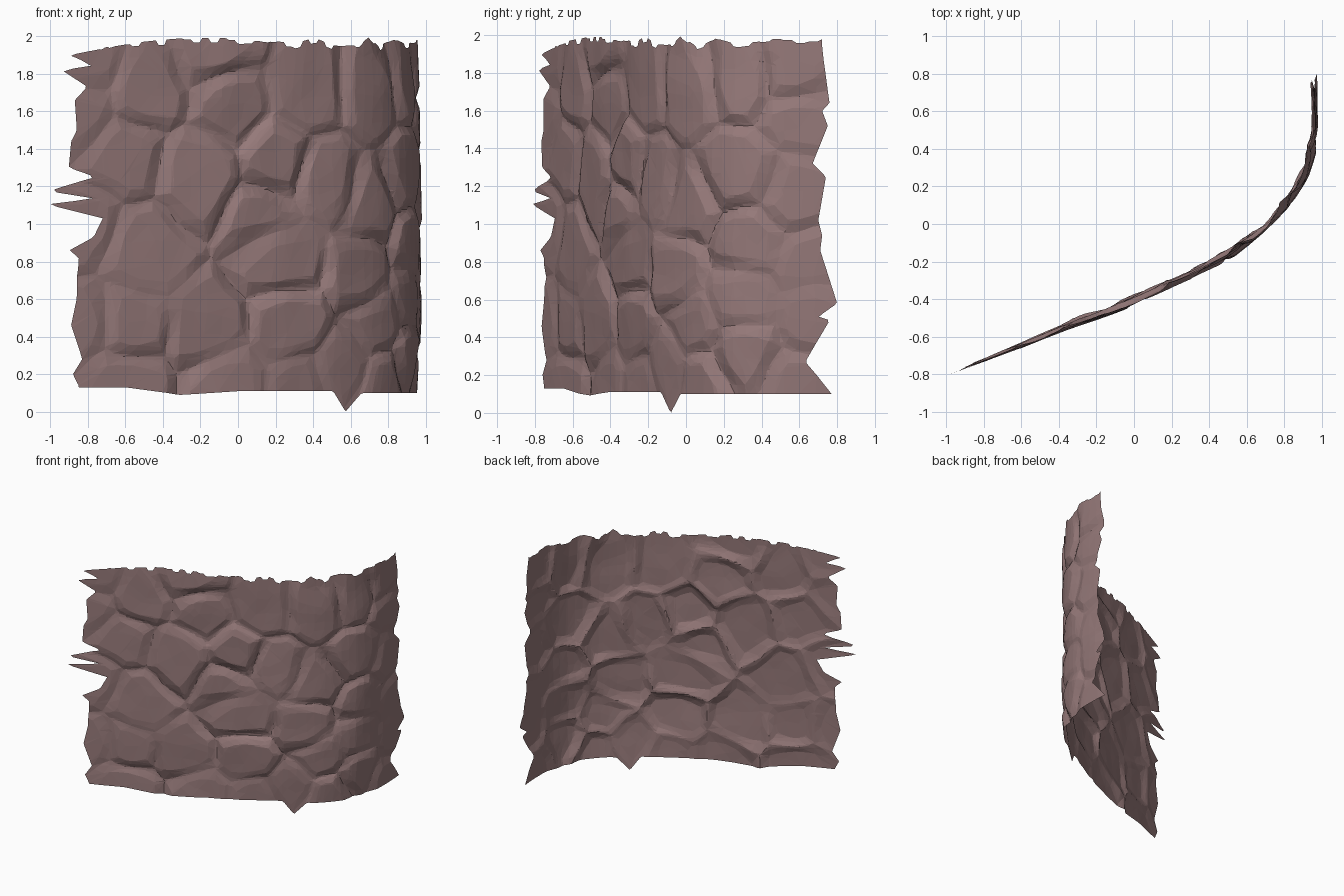
import bpy, bmesh, random
from math import exp
from mathutils import Vector, noise

random.seed(4)
if "Cube" in bpy.data.objects:
    bpy.data.objects.remove(bpy.data.objects["Cube"])

# Plan curve of the wall, followed by position u = x + y
PATH = [(-1.1, -.845), (-.4, -.565), (0, -.4), (.3, -.255), (.55, -.115), (.7, .0),
        (.8, .1), (.87, .2), (.92, .32), (.945, .45), (.955, .6), (.945, .85)]
BOTTOM, TOP = .11, 1.95
COLS, ROWS = 150, 120


def lerp_table(table, v):
    """Piecewise linear lookup in sorted (key, value) pairs."""
    if v <= table[0][0]:
        return table[0][1]
    for (a, p), (b, q) in zip(table, table[1:]):
        if v <= b:
            return p + (q - p) * (v - a) / (b - a)
    return table[-1][1]


X_OF_U = [(x + y, x) for x, y in PATH]
X_OF_Y = [(y, x) for x, y in PATH]


def plan(u):
    x = sum(lerp_table(X_OF_U, u + d) for d in (-.08, 0, .08)) / 3
    return Vector((x, u - x, 0))


def u_from_x(x):
    return x + lerp_table(PATH, x)


def u_from_y(y):
    return y + lerp_table(X_OF_Y, y)


# Ragged outlines: left edge (z, x), right edge (z, y), lower and upper edges (x, z)
LEFT = [(.12, -.85), (.2, -.88), (.28, -.83), (.46, -.89), (.6, -.86), (.82, -.85),
        (.86, -.9), (.93, -.77), (1.03, -.72), (1.1, -1.0), (1.115, -1.0), (1.13, -.73),
        (1.17, -.98), (1.185, -.98), (1.25, -.76), (1.3, -.9), (1.44, -.89), (1.5, -.86),
        (1.66, -.87), (1.73, -.8), (1.82, -.94), (1.84, -.78), (1.91, -.9), (1.95, -.75)]
RIGHT = [(.1, .78), (.27, .63), (.49, .76), (.51, .7), (.58, .8), (.86, .71), (.94, .72),
         (1.02, .7), (1.25, .74), (1.32, .67), (1.52, .75), (1.6, .72), (1.64, .76), (1.93, .72)]
LOWER = [(-.85, .13), (-.6, .13), (-.3, .09), (0, .11), (.51, .11), (.58, 0), (.66, .1)]
UPPER = [(-.9, 1.91), (-.6, 1.95), (-.24, 1.98), (.1, 1.97), (.3, 1.95), (.4, 1.98),
         (.5, 1.94), (.63, 1.94), (.69, 1.99), (.76, 1.93), (.85, 1.98), (.9, 1.95), (.95, 1.97)]

# Stone centres: front part by (x, z), side part by (y, z)
FRONT = [(-.84, 1.6), (-.8, 1.88), (-.47, 1.72), (-.05, 1.63), (-.15, 1.93), (.37, 1.7),
         (.72, 1.68), (-.62, 1.38), (-.2, 1.27), (.2, 1.3), (.13, 1.06), (.47, 1.25),
         (.7, 1.1), (-.5, .85), (-.85, 1.0), (.22, .83), (.66, .72), (-.58, .46),
         (-.17, .45), (.28, .44), (.57, .25), (.72, .45), (-.6, .17), (-.05, .14),
         (.32, .14), (-.84, .45)]
SIDE = [(.28, 1.75), (.6, 1.8), (.62, 1.56), (.27, 1.28), (.62, 1.15), (.32, .9), (.65, .8),
        (.3, .6), (.68, .5), (.3, .3), (.6, .15), (.08, .15)]


class Stone:
    def __init__(self, u, z):
        self.centre = plan(u) + Vector((0, 0, z))
        self.height = random.uniform(-.008, .009)
        self.tilt = Vector([random.uniform(-.06, .06) for _ in range(3)])


stones = [Stone(u_from_x(x), z) for x, z in FRONT] + [Stone(u_from_y(y), z) for y, z in SIDE]


def relief(p):
    """Tilted stones that step into each other, with partly filled joints."""
    q = p + noise.noise_vector(p * 4) * .035
    near = sorted(((q - s.centre).length, i) for i, s in enumerate(stones))[:4]
    rim = min(1, (near[1][0] - near[0][0]) / .12)
    joint = .034 * max(.25, min(1, .75 + noise.noise(p * 2.2) * 1.4))
    total = level = 0
    for distance, i in near:
        stone = stones[i]
        weight = exp((near[0][0] - distance) * 60)
        total += weight
        level += weight * (stone.height + (p - stone.centre).dot(stone.tilt))
    return .012 + joint * (rim - 1) + level / total + noise.noise(p * 5) * .007


# Rock wall: one open sheet, bent along the plan curve
u_left, u_right = u_from_x(-.84), u_from_y(.71)
chips = [random.uniform(-.015, .015) for _ in range(COLS // 3 + 1)]
bm = bmesh.new()
grid = []
for j in range(ROWS + 1):
    v = j / ROWS
    row = []
    for i in range(COLS + 1):
        t = i / COLS
        z = BOTTOM + (TOP - BOTTOM) * v
        u = u_left + (u_right - u_left) * t
        # Pull the outer strips to the ragged outlines
        du = (u_from_x(lerp_table(LEFT, z)) - u_left) * max(0, 1 - t / .07)
        du += (u_from_y(lerp_table(RIGHT, z)) - u_right) * max(0, 1 - (1 - t) / .07)
        x = plan(u).x
        z += (lerp_table(LOWER, x) - BOTTOM) * max(0, 1 - v / .05)
        z += (lerp_table(UPPER, x) + chips[i // 3] - TOP) * max(0, 1 - (1 - v) / .04)
        u += du
        p = plan(u)
        along = (plan(u + .05) - plan(u - .05)).normalized()
        outward = Vector((along.y, -along.x, 0))
        taper = min(1, .35 + 2 * t, .5 + 3 * (1 - t))
        bulge = (.032 * (1 - (z - 1.02) ** 2) - .011) * t
        p.z = z
        row.append(bm.verts.new(p + outward * (relief(p) * taper + bulge)))
    grid.append(row)
for low, high in zip(grid, grid[1:]):
    for i in range(COLS):
        bm.faces.new((low[i], low[i + 1], high[i + 1], high[i]))

mesh = bpy.data.meshes.new("rock_wall")
bm.to_mesh(mesh)
bm.free()
wall = bpy.data.objects.new("rock_wall", mesh)
bpy.context.collection.objects.link(wall)

# Collapse to irregular flat facets
facets = wall.modifiers.new("facets", 'DECIMATE')
facets.ratio = .12

# Stone colour
colour = (.30, .19, .19, 1)
stone_mat = bpy.data.materials.new("mauve_stone")
stone_mat.use_nodes = True
stone_mat.diffuse_color = colour
shader = stone_mat.node_tree.nodes["Principled BSDF"]
shader.inputs["Base Color"].default_value = colour
shader.inputs["Roughness"].default_value = .9
mesh.materials.append(stone_mat)
